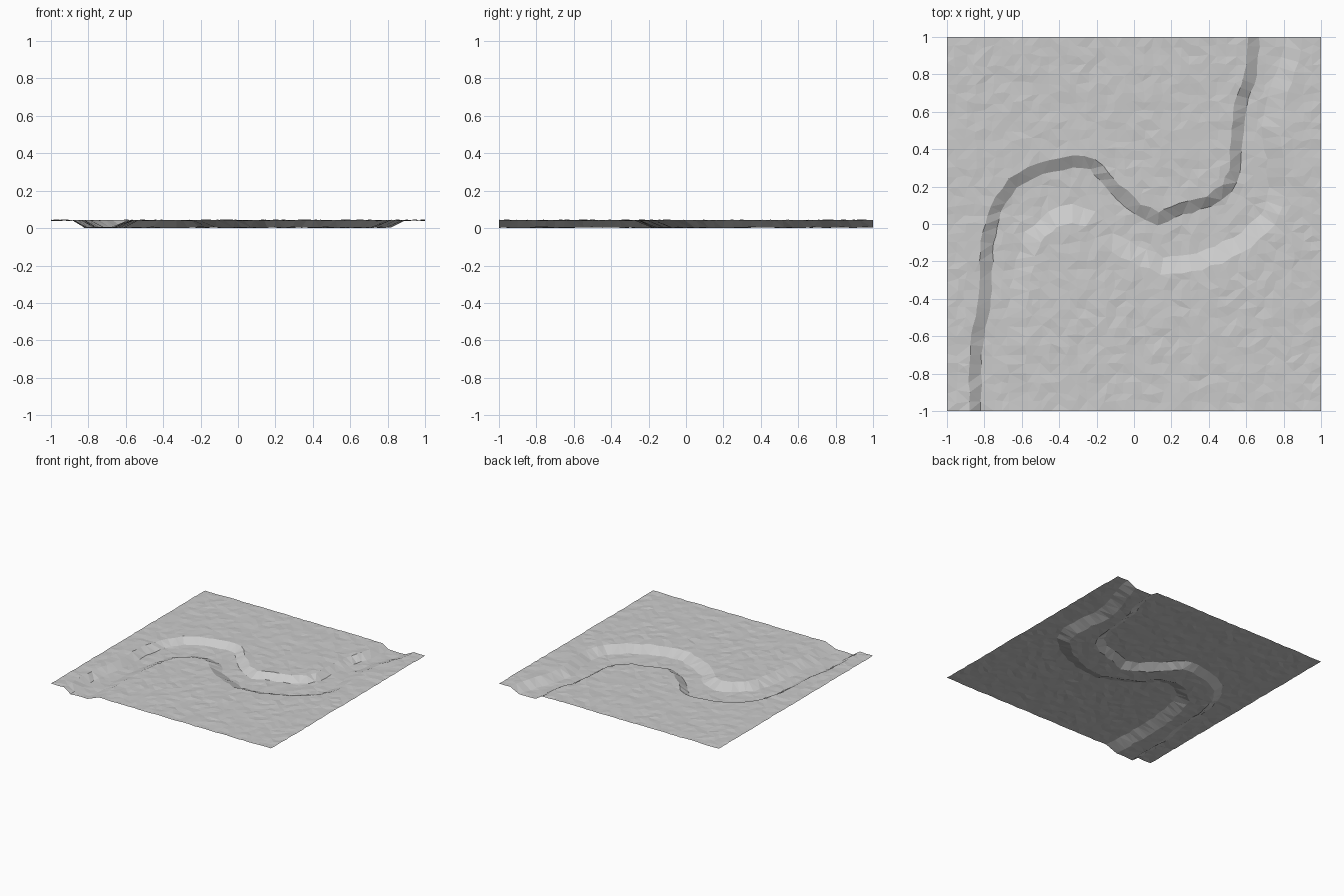
import bpy, random
from mathutils import Vector
from mathutils.geometry import delaunay_2d_cdt

random.seed(4)
if "Cube" in bpy.data.objects:
    bpy.data.objects.remove(bpy.data.objects["Cube"])

TOP, STEP = 0.042, 0.05
# Centre lines of the two sloping banks, running from front to back
LEFT_BANK = [(-.85, -1), (-.845, -.65), (-.795, -.4), (-.785, -.1), (-.74, .08),
             (-.65, .22), (-.5, .295), (-.33, .335), (-.22, .32), (-.1, .19),
             (.02, .08), (.13, .03), (.25, .08), (.4, .12), (.5, .19), (.54, .28),
             (.55, .5), (.58, .68), (.625, .8), (.64, 1)]
RIGHT_BANK = [(-.62, -1), (-.63, -.6), (-.62, -.4), (-.6, -.25), (-.54, -.07),
              (-.44, .03), (-.33, .06), (-.23, .03), (-.14, -.08), (0, -.16),
              (.15, -.22), (.3, -.21), (.45, -.165), (.6, -.08), (.72, .02),
              (.765, .15), (.755, .35), (.73, .52), (.78, .72), (.83, .88), (.86, 1)]


def resample(points):
    """Even steps along a line."""
    pts, out = [Vector(p) for p in points], []
    for a, b in zip(pts, pts[1:]):
        n = max(1, round((b - a).length / STEP))
        out += [a.lerp(b, i / n) for i in range(n)]
    return out + [pts[-1]]


def bank(points, half, side):
    """Centre points, normals toward the channel, rim line and foot line."""
    mid = resample(points)
    normals, rim, foot = [], [], []
    for i, p in enumerate(mid):
        d = (mid[min(i + 1, len(mid) - 1)] - mid[max(i - 1, 0)]).normalized()
        n = Vector((d.y, -d.x)) * side
        normals.append(n)
        end = i in (0, len(mid) - 1)
        for line, s in ((rim, -1), (foot, 1)):
            q = p + n * s * half * random.uniform(.85, 1.2)
            q.y = p.y if end else q.y
            line.append(q)
    return mid, normals, rim, foot


banks = [bank(LEFT_BANK, .032, 1), bank(RIGHT_BANK, .046, -1)]


def nearest(p, b):
    """Distance to a bank and whether the point is on its channel side."""
    i = min(range(len(b[0])), key=lambda k: (b[0][k] - p).length_squared)
    return (b[0][i] - p).length, (p - b[0][i]).dot(b[1][i]) > 0


def bumpy(z):
    return max(0, z + random.uniform(-.003, .003))


# Rims and feet of the banks are kept as mesh edges
verts, heights, edges = [], [], []
for mid, normals, rim, foot in banks:
    for line, z in ((rim, TOP), (foot, .003)):
        start = len(verts)
        verts += line
        heights += [bumpy(z) for _ in line]
        edges += [(start + i, start + i + 1) for i in range(len(line) - 1)]

# Scattered ground points: high land outside, river bed inside
N = 40
for i in range(N + 1):
    for j in range(N + 1):
        p = Vector((2 * i / N - 1, 2 * j / N - 1))
        if 0 < i < N:
            p.x += random.uniform(-.012, .012)
        if 0 < j < N:
            p.y += random.uniform(-.012, .012)
        near = [nearest(p, b) for b in banks]
        if near[0][0] < .062 or near[1][0] < .075:
            continue
        verts.append(p)
        heights.append(bumpy(.003 if near[0][1] and near[1][1] else TOP))

flat, _, faces, origin, _, _ = delaunay_2d_cdt(verts, edges, [], 0, 1e-5)
points = []
for v, ids in zip(flat, origin):
    points.append((v.x, v.y, heights[ids[0]] if ids else TOP / 2))
# Keep every triangle facing up
tris = []
for f in faces:
    a, b, c = (flat[k] for k in f)
    area = (b - a).cross(c - a)
    if abs(area) > 1e-7:
        tris.append(tuple(f) if area > 0 else tuple(reversed(f)))

mesh = bpy.data.meshes.new("riverbed_ground")
mesh.from_pydata(points, [], tris)
mesh.update()
ground = bpy.data.objects.new("riverbed_ground", mesh)
bpy.context.collection.objects.link(ground)

# One plain grey
grey = bpy.data.materials.new("stone_grey")
grey.use_nodes = True
colour = (.6, .6, .6, 1)
grey.diffuse_color = colour
grey.node_tree.nodes["Principled BSDF"].inputs["Base Color"].default_value = colour
mesh.materials.append(grey)
